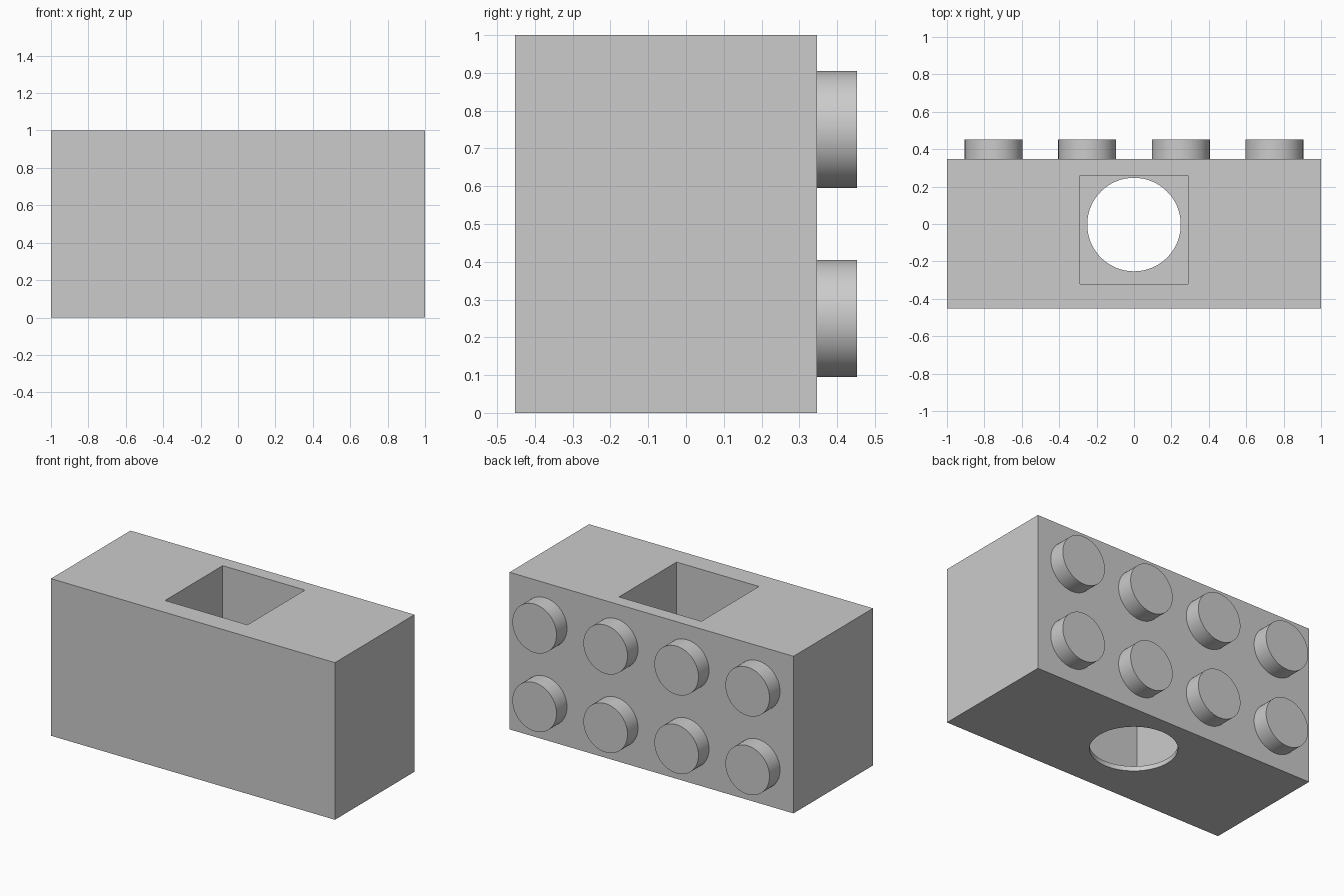
import bpy
import math

cube = bpy.data.objects.get("Cube")
if cube:
    bpy.data.objects.remove(cube, do_unlink=True)

grey = bpy.data.materials.new("light_grey")
grey.use_nodes = True
colour = (0.6, 0.6, 0.6, 1)
grey.diffuse_color = colour
grey.node_tree.nodes["Principled BSDF"].inputs["Base Color"].default_value = colour

FRONT, BACK, STUD_END = -0.453, 0.347, 0.453
FLOOR = 0.03


def box(name, low, high):
    mid = [(a + b) / 2 for a, b in zip(low, high)]
    bpy.ops.mesh.primitive_cube_add(size=1, location=mid)
    ob = bpy.context.object
    ob.name = name
    ob.scale = [b - a for a, b in zip(low, high)]
    bpy.ops.object.transform_apply(location=False, rotation=False, scale=True)
    ob.data.materials.append(grey)
    return ob


def cylinder(name, radius, depth, location, tilt=0):
    bpy.ops.mesh.primitive_cylinder_add(vertices=64, radius=radius, depth=depth,
                                        location=location, rotation=(tilt, 0, 0))
    ob = bpy.context.object
    ob.name = name
    ob.data.materials.append(grey)
    bpy.ops.object.shade_smooth_by_angle(angle=math.radians(30))
    return ob


def cut(target, cutter):
    mod = target.modifiers.new(cutter.name, 'BOOLEAN')
    mod.operation = 'DIFFERENCE'
    mod.solver = 'EXACT'
    mod.object = cutter
    bpy.context.view_layer.objects.active = target
    bpy.ops.object.modifier_apply(modifier=mod.name)
    bpy.data.objects.remove(cutter, do_unlink=True)


# Block with a square pocket in the top and a round hole through its thin floor
block = box("block", (-1, FRONT, 0), (1, BACK, 1))
cut(block, box("pocket_cutter", (-0.29, -0.32, FLOOR), (0.29, 0.26, 1.2)))
cut(block, cylinder("hole_cutter", 0.25, 0.4, (0, -0.003, 0)))
bpy.ops.object.select_all(action='DESELECT')
block.select_set(True)
bpy.context.view_layer.objects.active = block
bpy.ops.object.shade_smooth_by_angle(angle=math.radians(30))

# Two rows of four round studs on the back
for row, z in enumerate((0.25, 0.75)):
    for col in range(4):
        cylinder(f"stud_{row + 1}_{col + 1}", 0.155, STUD_END - BACK + 0.02,
                 (-0.75 + 0.5 * col, (STUD_END + BACK - 0.02) / 2, z), math.pi / 2)
